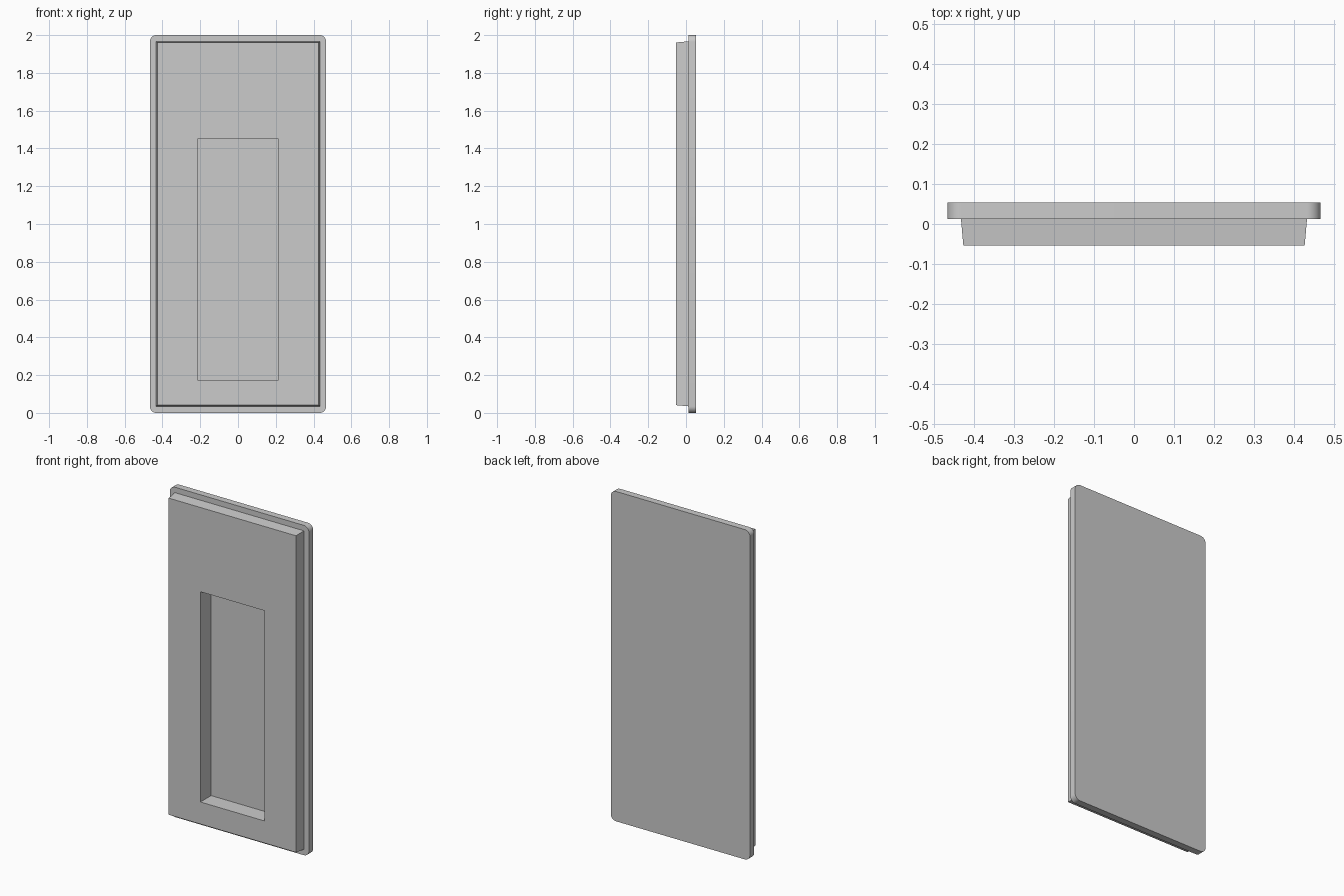
import bpy, bmesh, math

cube = bpy.data.objects.get("Cube")
if cube:
    bpy.data.objects.remove(cube, do_unlink=True)

grey = bpy.data.materials.new("mid grey")
grey.use_nodes = True
colour = (0.6, 0.6, 0.6, 1)
grey.diffuse_color = colour
grey.node_tree.nodes["Principled BSDF"].inputs["Base Color"].default_value = colour


def rounded_outline(half_w, z0, z1, radius, steps=8):
    """Points (x, z) of an upright rectangle, with rounded corners if radius > 0."""
    if radius == 0:
        return [(half_w, z0), (half_w, z1), (-half_w, z1), (-half_w, z0)]
    points = []
    centres = [(1, z1 - radius), (-1, z1 - radius), (-1, z0 + radius), (1, z0 + radius)]
    for quarter, (side, z) in enumerate(centres):
        for i in range(steps + 1):
            a = math.pi / 2 * (quarter + i / steps)
            points.append((side * (half_w - radius) + radius * math.cos(a),
                           z + radius * math.sin(a)))
    return points


def slab(name, front, back, y_front, y_back):
    """Solid joining a front outline to a back outline."""
    bm = bmesh.new()
    rings = [[bm.verts.new((x, y, z)) for x, z in outline]
             for outline, y in ((front, y_front), (back, y_back))]
    for ring in rings:
        bm.faces.new(ring)
    n = len(front)
    for i in range(n):
        j = (i + 1) % n
        bm.faces.new((rings[0][i], rings[0][j], rings[1][j], rings[1][i]))
    bmesh.ops.recalc_face_normals(bm, faces=bm.faces)
    mesh = bpy.data.meshes.new(name)
    bm.to_mesh(mesh)
    bm.free()
    mesh.materials.append(grey)
    obj = bpy.data.objects.new(name, mesh)
    bpy.context.collection.objects.link(obj)
    return obj


# Back plate with rounded corners
outline = rounded_outline(0.467, 0, 2, 0.035)
plate = slab("back_plate", outline, outline, 0.013, 0.054)

# Front panel, narrowing slightly towards the front
panel = slab("front_panel", rounded_outline(0.427, 0.041, 1.961, 0),
             rounded_outline(0.433, 0.035, 1.967, 0), -0.054, 0.013)

# Deep recess cut through the panel and most of the plate
opening = rounded_outline(0.214, 0.175, 1.45, 0)
cutter = slab("recess_cutter", opening, opening, -0.1, 0.048)
cutter.hide_render = True
cutter.hide_set(True)
cutter.display_type = "WIRE"

for obj in (plate, panel):
    cut = obj.modifiers.new("recess", "BOOLEAN")
    cut.operation = "DIFFERENCE"
    cut.solver = "EXACT"
    cut.object = cutter

# Smooth the rounded corners, keep the edges sharp
bpy.ops.object.select_all(action="DESELECT")
plate.select_set(True)
bpy.context.view_layer.objects.active = plate
bpy.ops.object.shade_smooth_by_angle(angle=math.radians(30))
